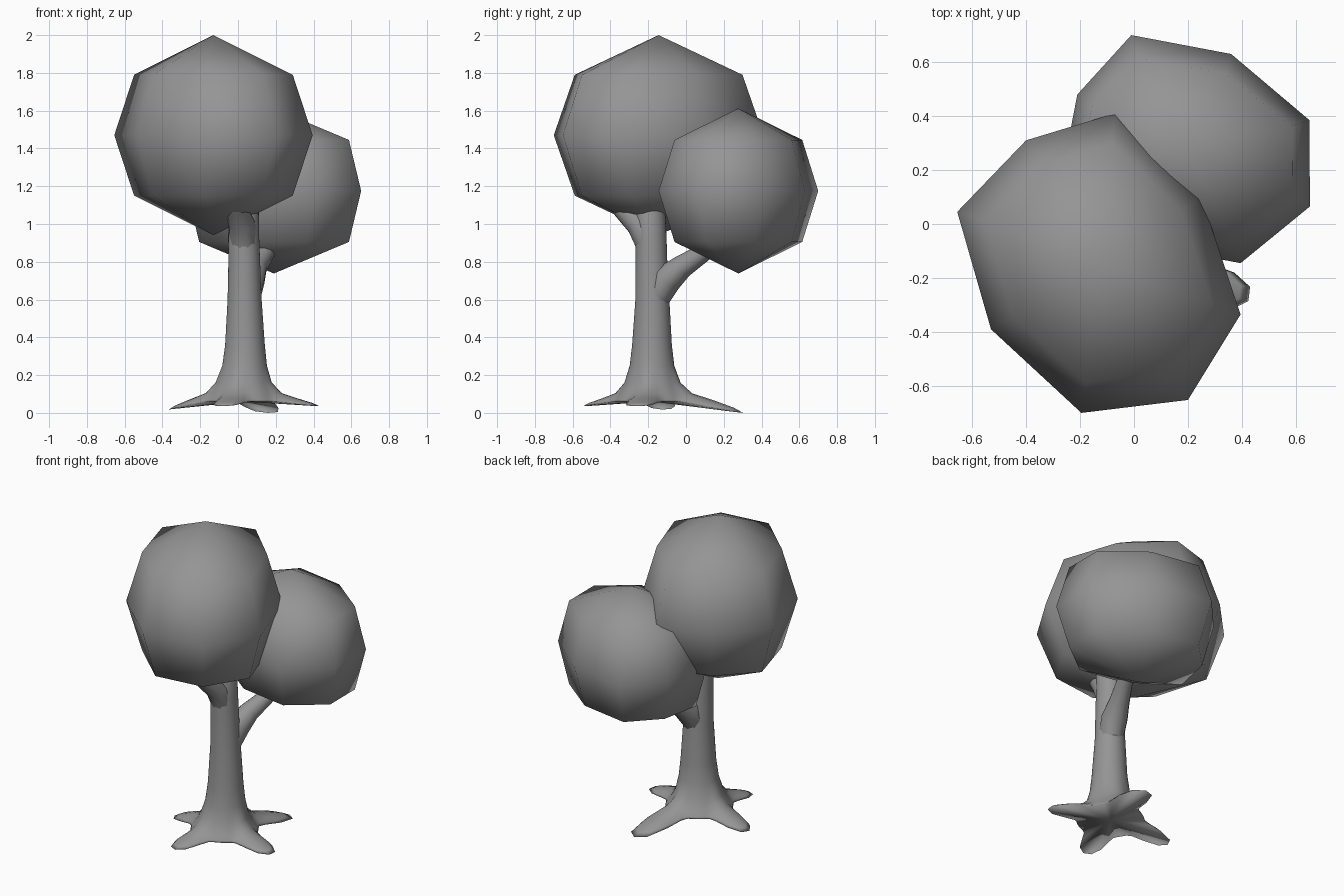
import bpy, math
from math import cos, sin, radians, exp, pi

if "Cube" in bpy.data.objects:
    bpy.data.objects.remove(bpy.data.objects["Cube"])

grey = bpy.data.materials.new("dark_grey")
grey.diffuse_color = (.3, .3, .3, 1)
grey.use_nodes = True
grey.node_tree.nodes["Principled BSDF"].inputs["Base Color"].default_value = grey.diffuse_color


def make_mesh(name, verts, faces):
    me = bpy.data.meshes.new(name)
    me.from_pydata(verts, [], faces)
    me.polygons.foreach_set("use_smooth", [True] * len(me.polygons))
    me.materials.append(grey)
    me.update()
    ob = bpy.data.objects.new(name, me)
    bpy.context.collection.objects.link(ob)
    return ob


def bridge(rings, n):
    return [(r * n + i, r * n + (i + 1) % n, (r + 1) * n + (i + 1) % n, (r + 1) * n + i)
            for r in range(rings - 1) for i in range(n)]


# Leaf crown: eight-sided ball, two poles and three rings
def crown(name, centre, height, ring_z, ring_scale, outline):
    cx, cy, cz = centre
    sx, sy = ring_scale
    verts = []
    for dz, kx, ky in ((-ring_z, sx, sy), (0, 1, 1), (ring_z, sx, sy)):
        verts += [(cx + (x - cx) * kx, cy + (y - cy) * ky, cz + dz) for x, y in outline]
    n = len(outline)
    faces = bridge(3, n)
    verts += [(cx, cy, cz - height), (cx, cy, cz + height)]
    for i in range(n):
        j = (i + 1) % n
        faces.append((3 * n, j, i))
        faces.append((3 * n + 1, 2 * n + i, 2 * n + j))
    return make_mesh(name, verts, faces)


crown("large_crown", (-.13, -.145, 1.47), .53, .32, (.8, .8),
      [(.395, -.335), (.25, .10), (-.07, .41), (-.4, .31),
       (-.655, .045), (-.53, -.39), (-.195, -.7), (.2, -.652)])
crown("small_crown", (.19, .277, 1.175), .437, .27, (.86, .8),
      [(.652, .065), (.65, .385), (.36, .63), (-.01, .70),
       (-.21, .48), (-.27, .17), (.02, -.075), (.395, -.145)])

# Trunk with spreading roots: (angle, extra reach, drop at the tip)
ROOTS = [(252, .18, .025), (-12, .21, .025), (74, .30, .06), (171, .20, .042)]
# Rings: z, radius, root strength, x, y
RINGS = [(.06, .20, 1, .03, -.18), (.07, .195, .85, .03, -.18),
         (.082, .188, .5, .03, -.18), (.105, .172, .16, .03, -.18),
         (.16, .142, .04, .03, -.18),
         (.25, .118, 0, .035, -.18), (.36, .105, 0, .037, -.18),
         (.60, .09, 0, .035, -.178), (.80, .084, 0, .033, -.183),
         (.93, .082, 0, .03, -.185), (1.06, .08, 0, .03, -.19),
         (1.2, .06, 0, .01, -.19)]
N = 48
verts = []
for z, r, w, x, y in RINGS:
    for i in range(N):
        a = 2 * pi * i / N
        rad, zz = r, z
        for ang, reach, drop in ROOTS:
            d = (a - radians(ang) + pi) % (2 * pi) - pi
            lobe = exp(-abs(d / .3) ** 2.6)
            rad += w * reach * lobe
            zz -= w * w * drop * lobe
        verts.append((x + rad * cos(a), y + rad * sin(a), zz))
faces = bridge(len(RINGS), N)
verts += [(.03, -.18, .06), (.01, -.19, 1.2)]
top = (len(RINGS) - 1) * N
for i in range(N):
    j = (i + 1) % N
    faces.append((len(verts) - 2, j, i))
    faces.append((len(verts) - 1, top + i, top + j))
make_mesh("trunk", verts, faces)


# Branches: tapered tubes growing out of the trunk into the crowns
def branch(name, points):
    cu = bpy.data.curves.new(name, "CURVE")
    cu.dimensions = "3D"
    cu.bevel_depth = 1
    cu.bevel_resolution = 3
    cu.use_fill_caps = True
    sp = cu.splines.new("POLY")
    sp.points.add(len(points) - 1)
    for p, (x, y, z, r) in zip(sp.points, points):
        p.co = (x, y, z, 1)
        p.radius = r
    sp.use_smooth = True
    cu.materials.append(grey)
    ob = bpy.data.objects.new(name, cu)
    bpy.context.collection.objects.link(ob)


branch("back_branch", [(.037, -.175, .52, .05), (.045, -.155, .62, .077),
                       (.065, -.10, .71, .08), (.095, -.02, .775, .062),
                       (.14, .08, .84, .05), (.19, .2, .93, .045)])
branch("front_branch", [(.03, -.185, .78, .05), (.03, -.20, .90, .073),
                        (.02, -.25, 1.0, .07), (-.01, -.33, 1.08, .06),
                        (-.04, -.42, 1.18, .05)])
